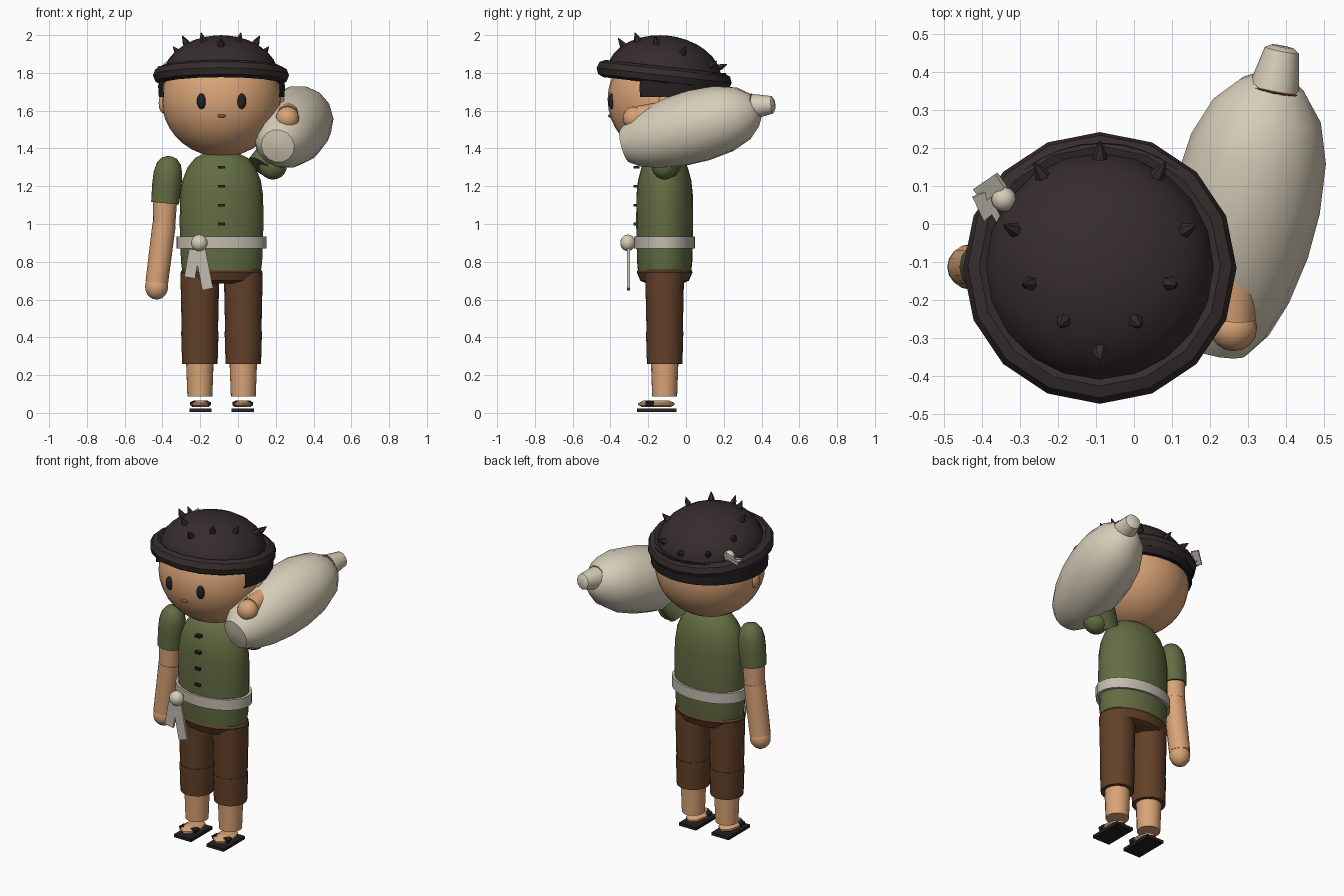
import bpy, bmesh, math
from mathutils import Vector, Matrix

if "Cube" in bpy.data.objects:
    bpy.data.objects.remove(bpy.data.objects["Cube"])

CX, CY = -0.087, -0.113   # body axis


def mat(name, r, g, b):
    m = bpy.data.materials.new(name)
    m.diffuse_color = (r, g, b, 1)
    m.use_nodes = True
    m.node_tree.nodes["Principled BSDF"].inputs["Base Color"].default_value = m.diffuse_color
    return m


SKIN = mat("skin", .70, .37, .185)
OLIVE = mat("olive cloth", .125, .15, .055)
BROWN = mat("brown cloth", .125, .052, .022)
HELMET = mat("helmet dark", .036, .025, .026)
BLACK = mat("black", .016, .014, .015)
CREAM = mat("sack cream", .68, .61, .48)
SASH = mat("sash grey", .54, .50, .43)
MOUTH = mat("mouth brown", .30, .09, .035)


def finish(name, bm, m, matrix=None, smooth=True):
    if matrix is not None:
        bm.transform(matrix)
    bmesh.ops.recalc_face_normals(bm, faces=bm.faces)
    me = bpy.data.meshes.new(name)
    bm.to_mesh(me)
    bm.free()
    me.materials.append(m)
    ob = bpy.data.objects.new(name, me)
    bpy.context.collection.objects.link(ob)
    if smooth:
        bpy.ops.object.select_all(action='DESELECT')
        ob.select_set(True)
        bpy.context.view_layer.objects.active = ob
        bpy.ops.object.shade_smooth_by_angle(angle=math.radians(42))
    return ob


def axis_matrix(a, b):
    a, b = Vector(a), Vector(b)
    return Matrix.Translation(a) @ (b - a).to_track_quat('Z', 'Y').to_matrix().to_4x4()


def lathe(name, profile, m, matrix=None, squash=1.0, n=16, caps=True, arc=None):
    """Revolve (radius, height) pairs; arc limits the sweep in degrees."""
    bm = bmesh.new()
    a0, a1 = arc or (0, 360)
    cols = n + 1 if arc else n
    rings = []
    for r, z in profile:
        ring = []
        for i in range(cols):
            t = math.radians(a0 + (a1 - a0) * i / n)
            ring.append(bm.verts.new((r * math.cos(t), r * math.sin(t) * squash, z)))
        rings.append(ring)
    for lo, hi in zip(rings, rings[1:]):
        for i in range(n):
            j = (i + 1) % cols
            bm.faces.new((lo[i], lo[j], hi[j], hi[i]))
    if caps:
        bm.faces.new(rings[0])
        bm.faces.new(rings[-1])
    return finish(name, bm, m, matrix)


def limb(name, a, b, r0, r1, m, n=16):
    length = (Vector(b) - Vector(a)).length
    return lathe(name, [(r0, 0), (r1, length)], m, axis_matrix(a, b), n=n)


def ball(name, c, size, m, u=16, v=10, rot=None):
    bm = bmesh.new()
    bmesh.ops.create_uvsphere(bm, u_segments=u, v_segments=v, radius=1)
    mx = Matrix.Translation(c) @ (rot or Matrix()) @ Matrix.Diagonal((*size, 1))
    return finish(name, bm, m, mx)


def box(name, c, size, m, rot=None):
    bm = bmesh.new()
    bmesh.ops.create_cube(bm, size=1)
    mx = Matrix.Translation(c) @ (rot or Matrix()) @ Matrix.Diagonal((*size, 1))
    return finish(name, bm, m, mx, False)


def at(x, y, z):
    return Matrix.Translation((x, y, z))


# Torso, collar, pelvis and sash
lathe("torso", [(.205, .73), (.215, .80), (.222, 1.0), (.220, 1.15), (.208, 1.23),
                (.18, 1.30), (.14, 1.35), (.09, 1.375)], OLIVE, at(CX, CY, 0), .68, 24)
lathe("pelvis", [(.14, .685), (.19, .70), (.217, .745), (.20, .77)], BROWN,
      at(CX, CY, 0), .68, 24)
lathe("sash", [(.22, .87), (.238, .87), (.238, .935), (.22, .935)], SASH,
      at(CX, CY, 0), .68, 28, caps=False)
for i in range(4):
    box("button", (CX - .001, -.262, 1.0 + .1 * i), (.036, .03, .014), BLACK)

# Sash knot with two tails
ball("sash_knot", (-.205, -.308, .90), (.044, .04, .044), CREAM)
for x, z, h, a in ((-.182, .765, .225, -11), (-.243, .79, .15, 10)):
    box("sash_tail", (x, -.305, z), (.058, .016, h), SASH,
        Matrix.Rotation(math.radians(a), 4, 'Y'))

# Legs and sandalled feet
for s in (-1, 1):
    x = CX + s * .115
    limb("shorts_leg", (x, CY, .42), (x, CY, .74), .096, .103, BROWN, 20)
    limb("shorts_cuff", (x, CY, .26), (x, CY, .43), .094, .099, BROWN, 20)
    limb("shin", (x, CY, .087), (x, CY, .30), .066, .074, SKIN)
    fx = CX + s * .112
    box("sandal_sole", (fx, -.155, .014), (.118, .21, .018), BLACK)
    lathe("foot", [(.042, .03), (.055, .042), (.055, .052), (.038, .066)], SKIN,
          at(fx, -.157, 0), 1.75, 8)
    for k in (-1, 1):
        box("sandal_strap", (fx + k * .038, -.193, .052), (.032, .045, .02), BLACK,
            Matrix.Rotation(math.radians(k * 18), 4, 'Y'))

# Lowered arm
lathe("sleeve", [(.074, 0), (.078, .1), (.076, .16), (.064, .21), (.04, .24), (.012, .25)],
      OLIVE, axis_matrix((-.386, CY, 1.11), (-.362, CY, 1.36)))
limb("upper_arm", (-.391, CY, 1.01), (-.386, CY, 1.13), .060, .064, SKIN)
ball("elbow", (-.391, CY, 1.005), (.06, .06, .06), SKIN)
limb("forearm", (-.430, CY, .69), (-.391, CY, 1.0), .060, .062, SKIN)
ball("hand", (-.431, CY, .667), (.061, .058, .067), SKIN)

# Raised arm holding the sack
ball("raised_shoulder", (.185, CY, 1.31), (.075, .07, .075), OLIVE)
limb("raised_sleeve", (.12, CY, 1.30), (.24, -.03, 1.46), .078, .074, OLIVE)
limb("raised_upper_arm", (.24, -.03, 1.46), (.278, .05, 1.61), .062, .06, SKIN)
ball("raised_elbow", (.278, .052, 1.625), (.055, .055, .055), SKIN)
limb("raised_forearm", (.275, .04, 1.615), (.262, -.25, 1.568), .06, .058, SKIN)
ball("raised_hand", (.262, -.275, 1.56), (.062, .06, .062), SKIN)

# Sack over the shoulder with tied neck
P0, P1 = (.208, -.335, 1.41), (.37, .385, 1.61)
L = (Vector(P1) - Vector(P0)).length
sack = [(.03, 0), (.09, .015), (.135, .10), (.168, .23), (.19, .40), (.195, .56),
        (.182, .74), (.145, .88), (.09, .965), (.05, 1.0)]
lathe("sack", [(r, t * L) for r, t in sack], CREAM, axis_matrix(P0, P1), n=14)
lathe("sack_neck", [(.066, 0), (.062, .03), (.052, .08), (.046, .11), (.03, .12)], CREAM,
      axis_matrix((.368, .35, 1.622), (.392, .47, 1.632)), n=12)
lathe("sack_tie", [(.06, 0), (.071, .004), (.06, .009)], MOUTH,
      axis_matrix((.368, .348, 1.622), (.392, .468, 1.632)), n=12, caps=False)

# Head and face
ball("head", (CX, -.11, 1.66), (.318, .305, .305), SKIN, 28, 18)
for s in (-1, 1):
    ball("ear", (CX + s * .307, CY, 1.64), (.026, .035, .055), SKIN, 12, 8)
    ball("eye", (CX + s * .106, -.394, 1.65), (.025, .018, .041), BLACK, 14, 10)
ball("mouth", (CX, -.401, 1.572), (.022, .012, .009), MOUTH, 12, 8)
lathe("hair", [(.30, 1.672), (.333, 1.672), (.337, 1.73), (.325, 1.80)], BLACK,
      at(CX, -.11, 0), .99, 24, False, (-24, 204))

# Helmet: dome and rolled brim share one backward tilt
TILT = at(-.09, -.116, 1.785) @ Matrix.Rotation(math.radians(-6.5), 4, 'X')
R, H = .305, .213
dome = [(R * math.cos(a), H * math.sin(a)) for a in
        [math.radians(d) for d in (0, 12, 24, 36, 48, 60, 72, 82, 89)]]
lathe("helmet_dome", dome, HELMET, TILT, n=20)
brim = [(.318 + .042 * math.cos(math.radians(d)), .002 + .046 * math.sin(math.radians(d)))
        for d in range(0, 361, 45)]
lathe("helmet_brim", brim, HELMET, TILT, n=16, caps=False)

# Helmet spikes, mirrored left and right
spots = [(0, .285), (.152, .235), (.225, .085), (.183, -.06), (.095, -.16), (0, -.235)]
for x, y in spots:
    for s in ((-1, 1) if x else (1,)):
        u, v = s * x / R, y / R
        w = math.sqrt(max(.03, 1 - u * u - v * v))
        p = Vector((u * R, v * R, w * H))
        nrm = Vector((u / R, v / R, w / H)).normalized()
        lathe("helmet_spike", [(.021, -.012), (.017, .012), (.002, .046)], HELMET,
              TILT @ axis_matrix(p, p + nrm), n=6)

# Small knot on the side of the helmet
ball("helmet_knot", (-.343, .065, 1.838), (.033, .033, .033), CREAM, 12, 8)
for a, b in (((-.35, .115, 1.865), (-.408, .075, 1.815)),
             ((-.405, .08, 1.83), (-.365, -.005, 1.80))):
    mid = (Vector(a) + Vector(b)) / 2
    d = Vector(b) - Vector(a)
    box("helmet_knot_tail", mid, (.045, .014, d.length), SASH,
        d.to_track_quat('Z', 'Y').to_matrix().to_4x4())
